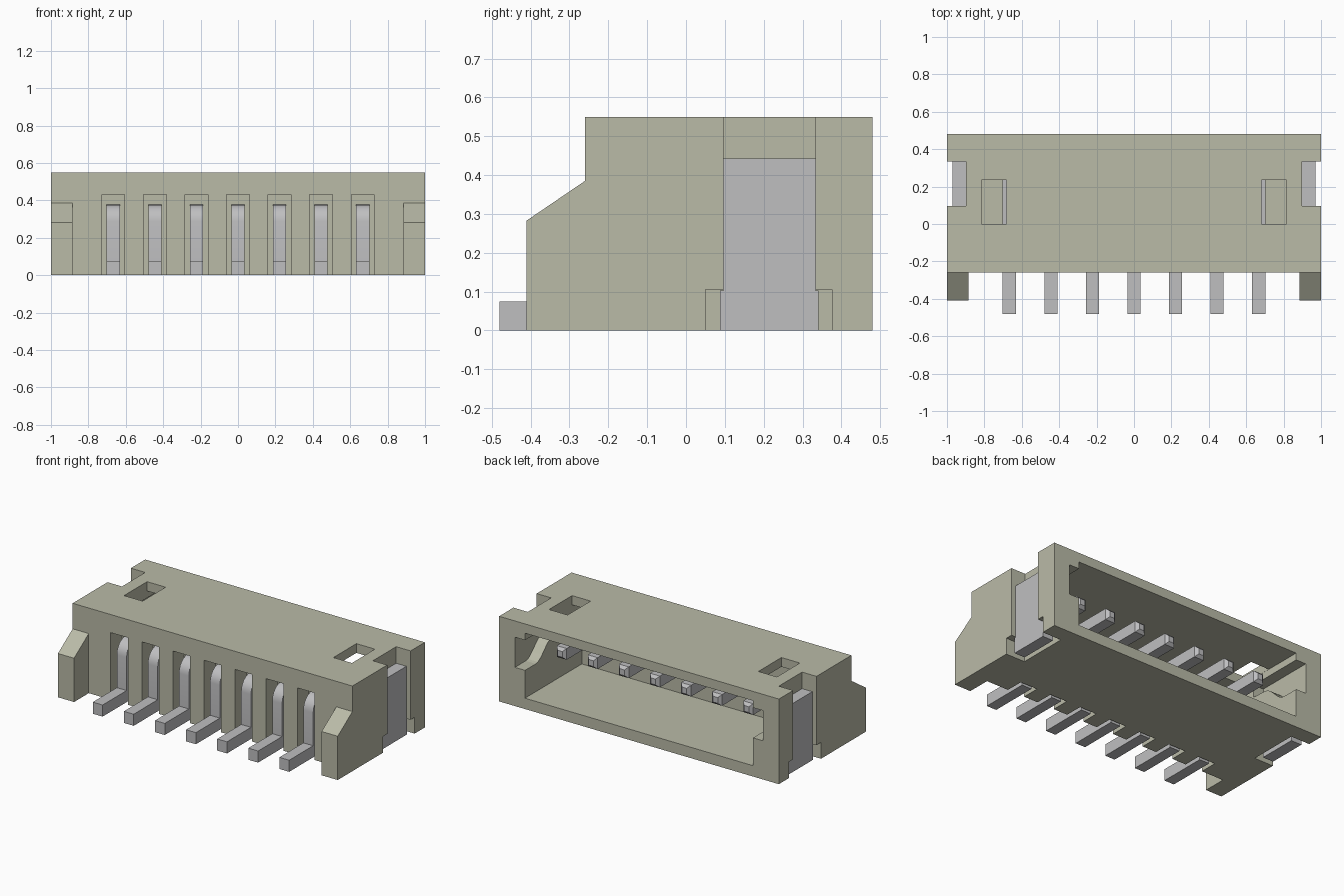
import bpy, bmesh, math

old = bpy.data.objects.get("Cube")
if old:
    bpy.data.objects.remove(old, do_unlink=True)


def material(name, rgb):
    m = bpy.data.materials.new(name)
    m.use_nodes = True
    m.diffuse_color = (*rgb, 1)
    m.node_tree.nodes["Principled BSDF"].inputs["Base Color"].default_value = (*rgb, 1)
    return m


BEIGE = material("beige plastic", (0.49, 0.495, 0.39))
METAL = material("grey metal", (0.52, 0.52, 0.53))


def add_prism(bm, outline, x0, x1):
    """Extrude a (y, z) outline from x0 to x1."""
    face = bm.faces.new([bm.verts.new((x0, y, z)) for y, z in outline])
    ext = bmesh.ops.extrude_face_region(bm, geom=[face])
    moved = [v for v in ext["geom"] if isinstance(v, bmesh.types.BMVert)]
    bmesh.ops.translate(bm, verts=moved, vec=(x1 - x0, 0, 0))


def rect(y0, y1, z0, z1):
    return [(y0, z0), (y1, z0), (y1, z1), (y0, z1)]


def make(name, prisms, mat):
    """One object out of (outline, x0, x1) prisms."""
    bm = bmesh.new()
    for p in prisms:
        add_prism(bm, *p)
    bmesh.ops.recalc_face_normals(bm, faces=bm.faces)
    me = bpy.data.meshes.new(name)
    bm.to_mesh(me)
    bm.free()
    me.materials.append(mat)
    ob = bpy.data.objects.new(name, me)
    bpy.context.collection.objects.link(ob)
    return ob


def both_sides(outline, x0, x1):
    return [(outline, x0, x1), (outline, -x1, -x0)]


def cut(ob, prisms):
    """Subtract prisms from the object and bake the result."""
    cutter = make("cutter", prisms, BEIGE)
    cutter.hide_render = True
    mod = ob.modifiers.new("cut", "BOOLEAN")
    mod.operation = "DIFFERENCE"
    mod.solver = "EXACT"
    mod.object = cutter
    bpy.context.view_layer.update()
    graph = bpy.context.evaluated_depsgraph_get()
    baked = bpy.data.meshes.new_from_object(ob.evaluated_get(graph))
    ob.modifiers.clear()
    ob.data = baked
    bpy.data.objects.remove(cutter, do_unlink=True)


PIN_X = [(i - 3) * 0.2223 for i in range(7)]

# Housing: side profile including the sloped front ears
housing = make("housing", [([(-0.41, 0), (0.48, 0), (0.48, 0.55), (-0.26, 0.55),
                             (-0.26, 0.385), (-0.41, 0.283)], -1, 1)], BEIGE)
# Clear the front between the ears
cut(housing, [(rect(-0.6, -0.26, -0.1, 0.7), -0.885, 0.885)])
# Mating cavity, open at the back
cut(housing, [(rect(-0.10, 0.6, 0.07, 0.49), -0.815, 0.815)])
# Side keyways with a curved ledge
ledge = [(0.6, 0.25), (0.6, 0.445), (0.10, 0.445), (0.10, 0.365)]
for i in range(9):
    t = i / 8
    ledge.append((0.20 + 0.17 * t, 0.305 + 0.055 * math.cos(math.pi * t)))
cut(housing, both_sides(ledge, 0.78, 0.887))
# Latch windows in the top
cut(housing, both_sides(rect(0, 0.235, 0.4, 0.7), 0.682, 0.8145))
# Pin slots in the front wall
cut(housing, [(rect(-0.5, -0.145, -0.1, 0.433), x - 0.061, x + 0.061) for x in PIN_X])
# Side notches, wider near the base
cut(housing, both_sides(rect(0.096, 0.334, -0.1, 0.7), 0.897, 1.1))
cut(housing, both_sides(rect(0.05, 0.376, -0.1, 0.105), 0.865, 1.1))

# Solder tabs at the sides
for label, s in (("left", 1), ("right", -1)):
    make(label + "_solder_tab",
         [([(0.088, 0), (0.341, 0), (0.341, 0.103), (0.334, 0.103), (0.334, 0.443),
            (0.096, 0.443), (0.096, 0.103), (0.088, 0.103)],
           *sorted((s * 0.895, s * 0.97)))], METAL)


def arc(cy, cz, r, a0, a1, n=6):
    steps = [math.radians(a0 + (a1 - a0) * i / n) for i in range(n + 1)]
    return [(cy + r * math.cos(a), cz + r * math.sin(a)) for a in steps]


# Bent contact pins: foot, upright, rounded bend, contact with tapered tip
pin_outline = ([(-0.48, 0), (-0.165, 0)]
               + arc(-0.145, 0.285, 0.02, 180, 90, 3)
               + [(0.335, 0.305), (0.335, 0.378)]
               + arc(-0.145, 0.288, 0.09, 90, 180)
               + [(-0.235, 0.075), (-0.48, 0.075)])
for n, x in enumerate(PIN_X):
    pin = make("pin_%d" % (n + 1), [(pin_outline, x - 0.035, x + 0.035)], METAL)
    bm = bmesh.new()
    bm.from_mesh(pin.data)
    tip = [e for e in bm.edges if all(v.co.y > 0.33 for v in e.verts)]
    bmesh.ops.bevel(bm, geom=tip, offset=0.018, segments=1, affect="EDGES")
    bm.to_mesh(pin.data)
    bm.free()
    bpy.ops.object.select_all(action="DESELECT")
    pin.select_set(True)
    bpy.context.view_layer.objects.active = pin
    bpy.ops.object.shade_smooth_by_angle(angle=math.radians(32))
